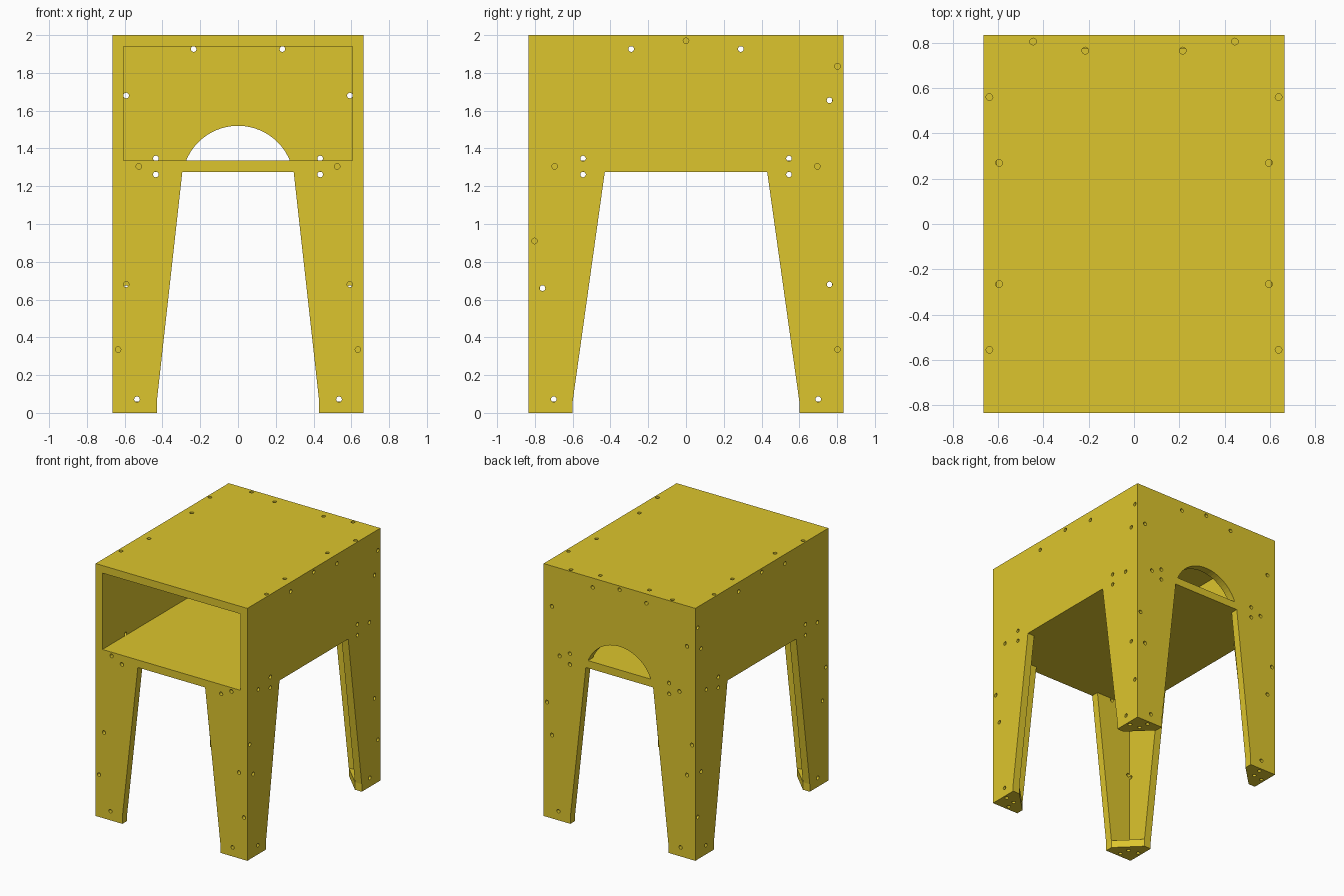
import bpy, bmesh, math

if "Cube" in bpy.data.objects:
    bpy.data.objects.remove(bpy.data.objects["Cube"])

W, D, H, T = 0.665, 0.833, 2.0, 0.06      # half width, half depth, height, board thickness
IX, IY = W - T, D - T                      # inner faces of the boards
SHELF = 1.275
R = 0.015

mat = bpy.data.materials.new("yellow_board")
mat.diffuse_color = (0.72, 0.56, 0.026, 1)
mat.use_nodes = True
mat.node_tree.nodes["Principled BSDF"].inputs["Base Color"].default_value = mat.diffuse_color


def add_prism(bm, pts, axis, lo, hi):
    """Extrude a 2D outline along an axis (the 2D pair keeps x, y, z order)."""
    def place(p, d):
        v = list(p)
        v.insert(axis, d)
        return bm.verts.new(v)
    a = [place(p, lo) for p in pts]
    b = [place(p, hi) for p in pts]
    n = len(pts)
    bm.faces.new(a)
    bm.faces.new(b[::-1])
    for i in range(n):
        bm.faces.new((a[i], b[i], b[(i + 1) % n], a[(i + 1) % n]))


def make_object(name, prisms):
    bm = bmesh.new()
    for p in prisms:
        add_prism(bm, *p)
    bmesh.ops.recalc_face_normals(bm, faces=bm.faces)
    me = bpy.data.meshes.new(name)
    bm.to_mesh(me)
    bm.free()
    me.materials.append(mat)
    ob = bpy.data.objects.new(name, me)
    bpy.context.collection.objects.link(ob)
    return ob


def rect(a, b, c, d):
    return [(a, c), (b, c), (b, d), (a, d)]


def leg_outline(outer, foot, knee, top):
    half = [(foot, 0), (outer, 0), (outer, top)]
    right = [(knee, SHELF), (foot, 0.06)] + half
    return right + [(-x, z) for x, z in reversed(right)]


def circle(a, b):
    return [(a + R * math.cos(i * math.pi / 6), b + R * math.sin(i * math.pi / 6))
            for i in range(12)]


def cut(ob, cutters):
    for c in cutters:
        m = ob.modifiers.new("cut", 'BOOLEAN')
        m.operation = 'DIFFERENCE'
        m.solver = 'EXACT'
        m.object = c
    deps = bpy.context.evaluated_depsgraph_get()
    me = bpy.data.meshes.new_from_object(ob.evaluated_get(deps))
    ob.modifiers.clear()
    ob.data = me


# Boards
front = make_object("front_panel", [(leg_outline(W, 0.43, 0.295, H - T), 1, -D, -IY)])
back = make_object("back_panel", [(leg_outline(W, 0.43, 0.295, H - T), 1, IY, D)])
sides = [make_object(n, [(leg_outline(IY, 0.6, 0.43, H - T), 0, min(s * IX, s * W), max(s * IX, s * W))])
         for n, s in (("right_side_panel", 1), ("left_side_panel", -1))]
top = make_object("top_panel", [(rect(-W, W, -D, D), 2, H - T, H)])
shelf = make_object("shelf", [(rect(-IX, IX, -IY, IY), 2, SHELF, SHELF + T)])

# Triangular foot plates
feet = []
for sx in (1, -1):
    for sy in (1, -1):
        tri = [(sx * IX, sy * IY), (sx * 0.43, sy * IY), (sx * IX, sy * 0.6)]
        name = ("back_" if sy > 0 else "front_") + ("right" if sx > 0 else "left") + "_foot_plate"
        feet.append(make_object(name, [(tri, 2, 0, T)]))

# Front opening and back arch cutters
opening = make_object("opening_cutter", [(rect(-IX, IX, SHELF + T, H - T), 1, -1, -0.7)])
half, rise = 0.275, 0.185
rad = (half * half + rise * rise) / (2 * rise)
ang = math.asin(half / rad)
arch_pts = [(rad * math.sin(ang * t / 12), SHELF + T + rise - rad + rad * math.cos(ang * t / 12))
            for t in range(-12, 13)]
arch = make_object("arch_cutter", [(arch_pts, 1, 0.7, 1)])

# Screw hole cutters: positions mirrored left and right
holes = []
both = [(0.435, 1.262), (0.525, 1.305), (0.535, 0.072)]
front_holes = both + [(0.592, 0.68), (0.635, 0.335)]
back_holes = both + [(0.435, 1.347), (0.592, 0.66), (0.635, 0.91), (0.592, 1.68), (0.235, 1.926)]
for s in (1, -1):
    holes += [(circle(s * x, z), 1, -D - 0.02, -IY) for x, z in front_holes]
    holes += [(circle(s * x, z), 1, IY, D + 0.02) for x, z in back_holes]
holes.append((circle(0, 1.97), 1, IY, D + 0.02))

side_holes = [(s * y, z) for s in (1, -1) for y, z in
              ((0.29, 1.926), (0.545, 1.347), (0.545, 1.262), (0.695, 1.305), (0.7, 0.072))]
side_holes += [(0, 1.97), (0.76, 1.655), (0.802, 1.835), (0.76, 0.68), (0.802, 0.335),
               (-0.76, 0.66), (-0.802, 0.91)]
top_holes = [(0.445, 0.805), (0.215, 0.765), (0.638, 0.56), (0.595, 0.27),
             (0.595, -0.265), (0.638, -0.555)]
foot_holes = [(0.54, 0.8), (0.635, 0.71), (0.555, 0.725)]
for s in (1, -1):
    lo, hi = (IX, W + 0.02) if s > 0 else (-W - 0.02, -IX)
    holes += [(circle(y, z), 0, lo, hi) for y, z in side_holes]
    holes += [(circle(s * x, y), 2, H - T, H + 0.02) for x, y in top_holes]
    for t in (1, -1):
        holes += [(circle(s * x, t * y), 2, -0.02, 0.045) for x, y in foot_holes]
drill = make_object("screw_hole_cutter", holes)

# Apply the cuts, then drop the helpers
cut(front, [opening, drill])
cut(back, [arch, drill])
for ob in sides + [top] + feet:
    cut(ob, [drill])
for c in (opening, arch, drill):
    c.hide_render = True
    bpy.data.objects.remove(c)
